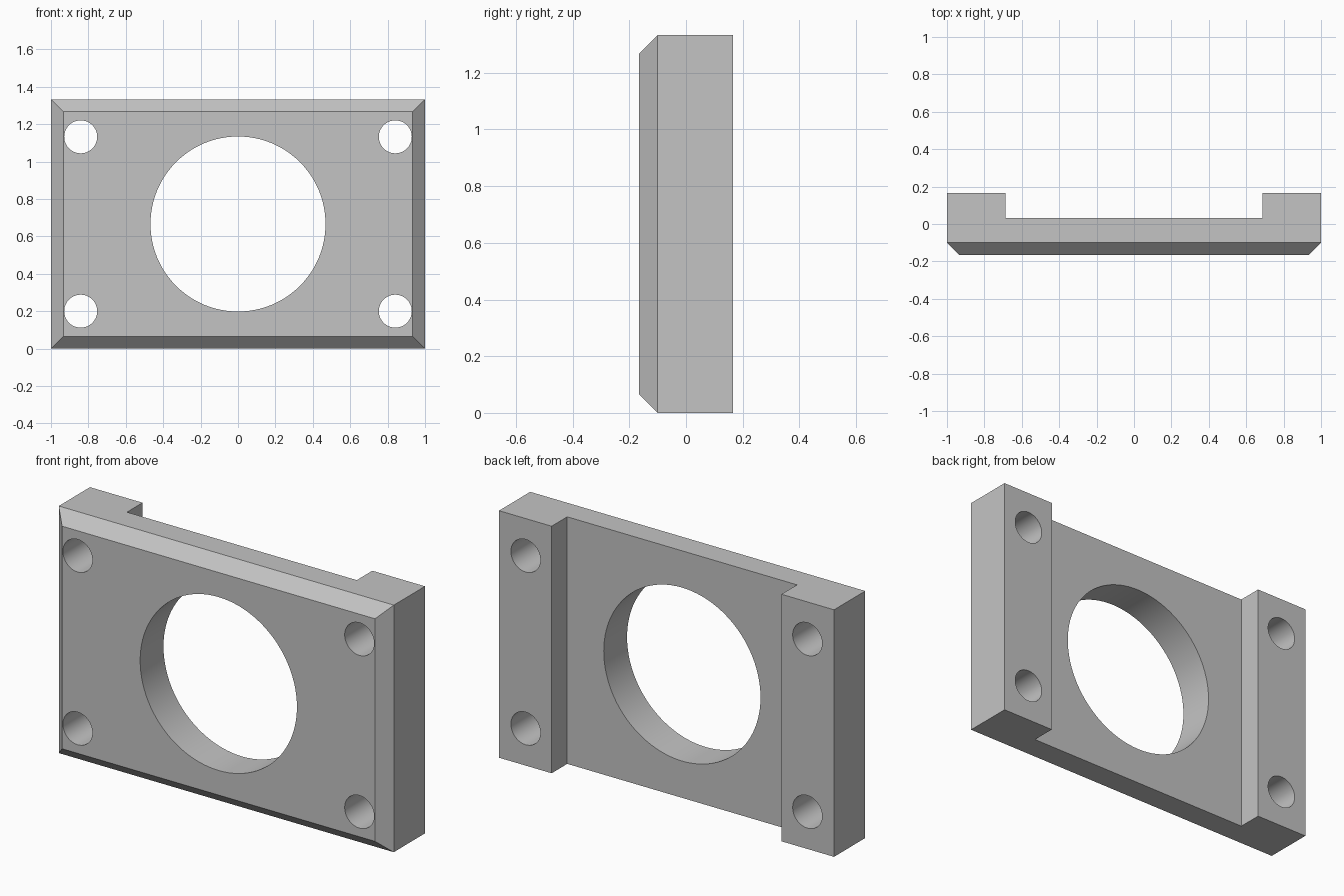
import bpy, bmesh, math

cube = bpy.data.objects.get("Cube")
if cube:
    bpy.data.objects.remove(cube, do_unlink=True)

HEIGHT = 1.333
MID = HEIGHT / 2
FRONT, BACK, RECESS = -0.166, 0.166, 0.033
CHAMFER = 0.066

grey = bpy.data.materials.new("plain_grey")
grey.use_nodes = True
colour = (0.55, 0.55, 0.55, 1)
grey.diffuse_color = colour
grey.node_tree.nodes["Principled BSDF"].inputs["Base Color"].default_value = colour

# Plate: U-shaped plan with two rear mounting rails, extruded upwards
half = [(1, FRONT), (1, BACK), (0.686, BACK), (0.686, RECESS)]
outline = half + [(-x, y) for x, y in reversed(half)]
bm = bmesh.new()
base = bm.faces.new([bm.verts.new((x, y, 0)) for x, y in outline])
top = bmesh.ops.extrude_face_region(bm, geom=[base])["geom"]
bmesh.ops.translate(bm, vec=(0, 0, HEIGHT),
                    verts=[v for v in top if isinstance(v, bmesh.types.BMVert)])
bmesh.ops.recalc_face_normals(bm, faces=bm.faces)

# Chamfered rim around the front face
rim = [e for e in bm.edges if all(abs(v.co.y - FRONT) < 1e-4 for v in e.verts)]
bmesh.ops.bevel(bm, geom=rim, offset=CHAMFER, segments=1, profile=0.5,
                affect='EDGES')
mesh = bpy.data.meshes.new("mounting_plate")
bm.to_mesh(mesh)
bm.free()
mesh.materials.append(grey)
plate = bpy.data.objects.new("mounting_plate", mesh)
bpy.context.collection.objects.link(plate)


def drill(name, x, z, radius):
    """Cut a round hole through the plate from front to back."""
    bpy.ops.mesh.primitive_cylinder_add(vertices=96, radius=radius, depth=1,
                                        location=(x, 0, z),
                                        rotation=(math.pi / 2, 0, 0))
    cutter = bpy.context.object
    cutter.name = name
    cutter.data.materials.append(grey)
    cut = plate.modifiers.new(name, 'BOOLEAN')
    cut.operation = 'DIFFERENCE'
    cut.solver = 'EXACT'
    cut.object = cutter
    bpy.ops.object.select_all(action='DESELECT')
    plate.select_set(True)
    bpy.context.view_layer.objects.active = plate
    bpy.ops.object.modifier_apply(modifier=cut.name)
    bpy.data.objects.remove(cutter, do_unlink=True)


# Central bore and four bolt holes
drill("centre_bore", 0, MID, 0.468)
for sx in (-1, 1):
    for sz in (-1, 1):
        drill("bolt_hole", sx * 0.841, MID + sz * 0.466, 0.088)

bpy.ops.object.shade_smooth_by_angle(angle=math.radians(30))
